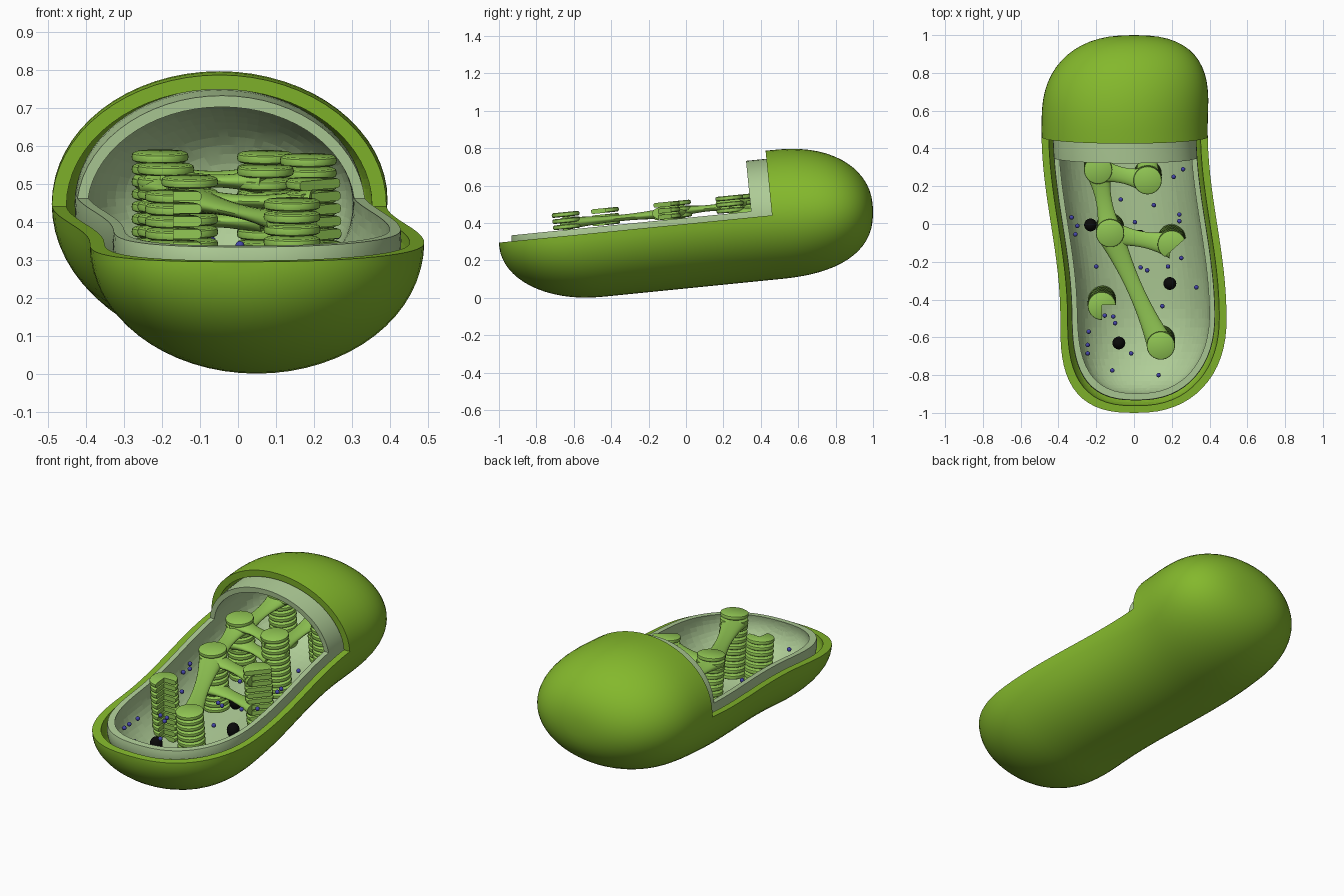
import bpy, bmesh
from math import sin, cos, pi, atan, hypot
from mathutils import Matrix, Vector

if "Cube" in bpy.data.objects:
    bpy.data.objects.remove(bpy.data.objects["Cube"])

TILT = atan(0.1)


def material(name, rgb):
    m = bpy.data.materials.new(name)
    m.diffuse_color = (*rgb, 1)
    m.use_nodes = True
    m.node_tree.nodes["Principled BSDF"].inputs["Base Color"].default_value = m.diffuse_color
    return m


GREEN = material("outer_green", (0.23, 0.48, 0.025))
PALE = material("pale_green", (0.43, 0.61, 0.31))
LEAF = material("stack_green", (0.29, 0.58, 0.09))
BLACK = material("black", (0.003, 0.003, 0.003))
BLUE = material("blue", (0.06, 0.06, 0.40))


def finish(bm, name, mat=None, angle=35):
    bmesh.ops.recalc_face_normals(bm, faces=bm.faces[:])
    me = bpy.data.meshes.new(name)
    bm.to_mesh(me)
    bm.free()
    ob = bpy.data.objects.new(name, me)
    bpy.context.collection.objects.link(ob)
    if mat:
        me.materials.append(mat)
        smooth(ob, angle)
    return ob


def smooth(ob, angle=35):
    bpy.ops.object.select_all(action='DESELECT')
    bpy.context.view_layer.objects.active = ob
    ob.select_set(True)
    bpy.ops.object.shade_smooth_by_angle(angle=angle * pi / 180)


def skin(rings, start=None, end=None, bm=None):
    """Closed surface through rings of points, with pole points or flat ends."""
    bm = bm or bmesh.new()
    vs = [[bm.verts.new(p) for p in r] for r in rings]
    n = len(vs[0])
    for a, b in zip(vs, vs[1:]):
        for i in range(n):
            bm.faces.new((a[i], a[(i + 1) % n], b[(i + 1) % n], b[i]))
    for ring, pole in ((vs[0], start), (vs[-1], end)):
        if pole is None:
            bm.faces.new(ring)
        else:
            p = bm.verts.new(pole)
            for i in range(n):
                bm.faces.new((ring[i], ring[(i + 1) % n], p))
    return bm


def box(size, centre, matrix):
    bm = bmesh.new()
    bmesh.ops.create_cube(bm, size=1)
    bmesh.ops.transform(bm, verts=bm.verts[:], matrix=matrix @ Matrix.Translation(centre) @ Matrix.Diagonal((*size, 1)))
    ob = finish(bm, "cutter")
    ob.hide_render = True
    return ob


def subtract(ob, cutter):
    mod = ob.modifiers.new("cut", 'BOOLEAN')
    mod.operation, mod.solver, mod.object = 'DIFFERENCE', 'EXACT', cutter
    bpy.context.view_layer.objects.active = ob
    bpy.ops.object.modifier_apply(modifier=mod.name)
    bpy.data.objects.remove(cutter)


# Body centre line and section sizes
def cx(y):
    return -0.05 * sin(pi * y)


def cz(y):
    return 0.397 + 0.1 * y - 0.13 * max(0, y - 0.45) ** 2


def taper(s, start, n):
    t = max(0, (abs(s) - start) / (1 - start))
    return max(0, 1 - t ** n) ** (1 / n)


def body(name, dx, dy, dz, mat=None):
    rings, n, m = [], 64, 48
    for k in range(1, m):
        s = sin(-pi / 2 + pi * k / m)
        y = s * (1 - dy)
        w = (0.44 - dx) * taper(s, 0.5 if s < 0 else 0.58, 2.5)
        h = (0.347 - dz) * (taper(s, 0.45, 2) if s < 0 else taper(s, 0.48, 2.3))
        rings.append([(cx(y) + w * cos(2 * pi * i / n), y, cz(y) + h * sin(2 * pi * i / n)) for i in range(n)])
    e = 1 - dy
    return finish(skin(rings, (cx(-e), -e, cz(-e)), (cx(e), e, cz(e))), name, mat)


# Two cut-away membranes
def membrane(name, mat, out, inn, pivot):
    ob = body(name, *out, mat)
    subtract(ob, body("hollow", *inn))
    subtract(ob, box((3, 3, 3), (0, -1.5, 1.5), Matrix.Translation(pivot) @ Matrix.Rotation(TILT, 4, 'X')))
    smooth(ob)


membrane("outer_membrane", GREEN, (0, 0, 0), (0.038, 0.038, 0.038), (0, 0.46, 0.441))
membrane("inner_membrane", PALE, (0.06, 0.066, 0.044), (0.088, 0.1, 0.074), (0, 0.348, 0.462))

# Disc stacks: separate rounded plates, tilted with the body
R, STEP, COUNT, TOP = 0.075, 0.033, 11, 0.128


def stack(name, x, y):
    bm, n = bmesh.new(), 36
    for k in range(COUNT):
        z = -STEP * (COUNT - k) + 0.006
        prof = [(R - 0.009, z), (R - 0.002, z + 0.004), (R, z + 0.012), (R - 0.002, z + 0.021), (R - 0.009, z + 0.025)]
        skin([[(r * cos(2 * pi * i / n), r * sin(2 * pi * i / n), h) for i in range(n)] for r, h in prof], bm=bm)
    bmesh.ops.transform(bm, verts=bm.verts[:], matrix=Matrix.Translation((x, y, cz(y) + TOP)) @ Matrix.Rotation(TILT, 4, 'X'))
    return finish(bm, name, LEAF)


P = {"a": (-0.19, 0.285), "b": (0.072, 0.23), "c": (-0.127, -0.05), "d": (0.20, -0.11), "e": (-0.17, -0.435),
     "f": (0.142, -0.645), "g": (-0.205, 0.68), "h": (0.072, 0.64), "i": (0.185, 0.52)}
stacks = {k: stack("disc_stack_" + k, *p) for k, p in P.items()}

# Sliced stacks: one cut diagonally, one missing a quarter
subtract(stacks["d"], box((1, 1, 1.5), (0.523, 0, 0), Matrix.Translation((0.20, -0.11, 0.4)) @ Matrix.Rotation(-0.85, 4, 'Z')))
subtract(stacks["e"], box((0.2, 0.2, 1.5), (0.1, -0.1, 0), Matrix.Translation((-0.17, -0.43, 0.4))))
smooth(stacks["d"])
smooth(stacks["e"])


# Flared bridges between stacks
def bridge(k1, k2, dz):
    a, b = (Vector((*P[k], cz(P[k][1]) + dz)) for k in (k1, k2))
    d = b - a
    side = Vector((-d.y, d.x, 0)) / hypot(d.x, d.y)
    rings, n, m = [], 24, 14
    for j in range(m + 1):
        t = j / m
        f = (2 * t - 1) ** 2
        w, h = 0.042 + 0.031 * f, 0.017 + 0.02 * f
        rings.append([a + d * t + side * w * cos(2 * pi * i / n) + Vector((0, 0, h * sin(2 * pi * i / n))) for i in range(n)])
    finish(skin(rings), f"bridge_{k1}_{k2}", LEAF)


for k1, k2, dz in (("a", "b", 0.085), ("a", "c", 0.07), ("c", "d", 0.065), ("c", "f", 0.065), ("c", "d", -0.10),
                   ("a", "b", -0.02), ("a", "g", 0.05), ("b", "h", 0.03), ("g", "h", 0.06), ("h", "i", 0.0)):
    bridge(k1, k2, dz)


def ball(name, x, y, z, r, rz, mat, u):
    bm = bmesh.new()
    bmesh.ops.create_uvsphere(bm, u_segments=u, v_segments=u // 2, radius=1)
    bmesh.ops.transform(bm, verts=bm.verts[:], matrix=Matrix.Translation((x, y, z)) @ Matrix.Diagonal((r, r, rz, 1)))
    finish(bm, name, mat, 60)


# Black droplets
for x, y in ((-0.23, -0.005), (0.03, -0.065), (0.19, -0.315), (-0.08, -0.63)):
    ball("droplet", x, y, cz(y) - 0.135, 0.034, 0.042, BLACK, 24)

# Small blue granules
for x, y in ((-0.33, 0.035), (-0.30, -0.01), (-0.31, -0.055), (-0.20, -0.225), (-0.07, 0.13), (0.105, 0.10), (0.005, 0.01),
             (0.21, 0.25), (0.26, 0.29), (0.24, 0.05), (0.24, 0.015), (0.035, -0.23), (0.07, -0.245), (0.18, -0.225),
             (0.25, -0.18), (0.33, -0.335), (0.15, -0.435), (-0.155, -0.485), (-0.11, -0.49), (-0.10, -0.525),
             (-0.24, -0.57), (-0.245, -0.64), (-0.245, -0.685), (-0.015, -0.685), (-0.115, -0.775), (0.13, -0.80)):
    ball("granule", x, y, cz(y) - 0.06, 0.012, 0.012, BLUE, 12)
